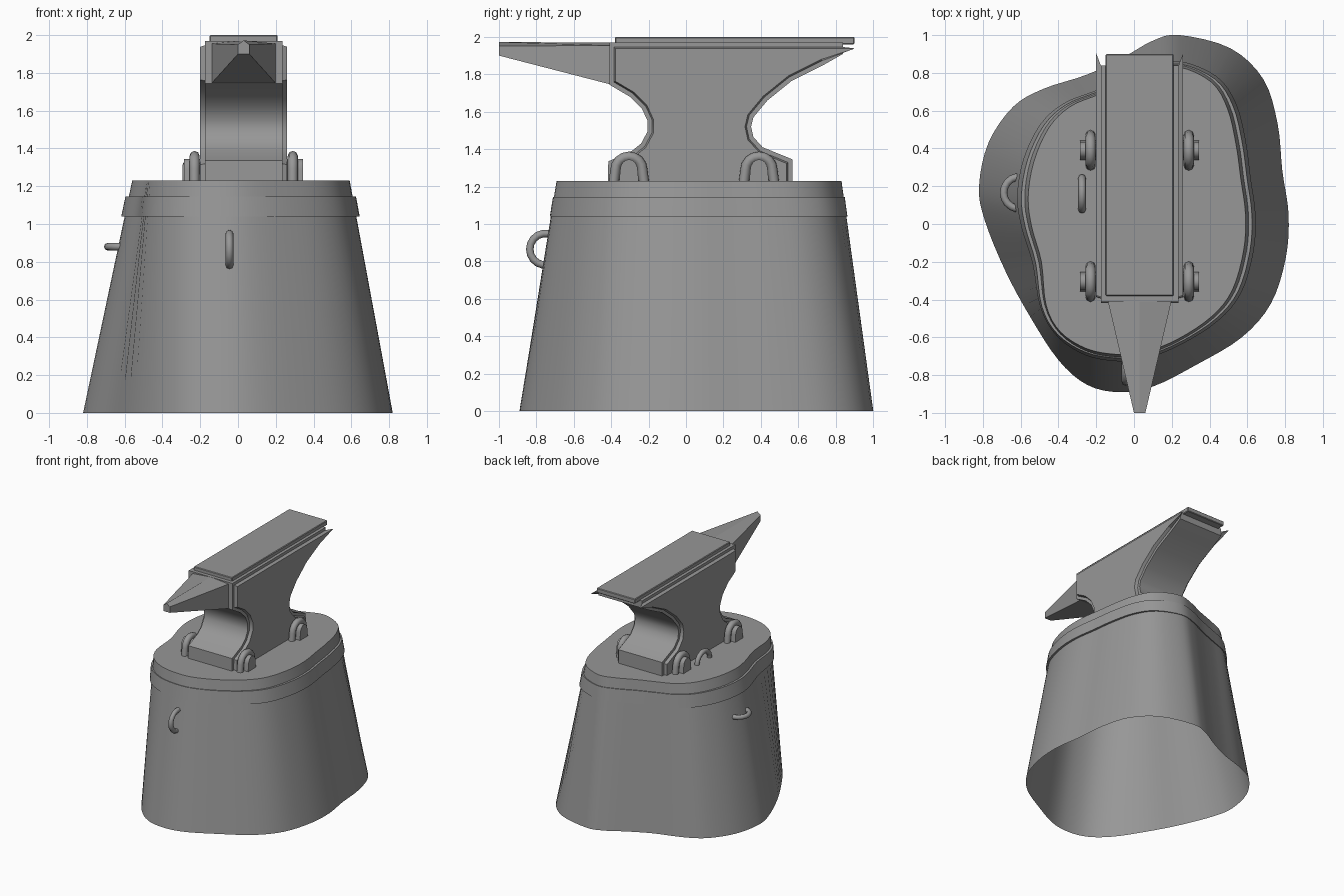
import bpy, bmesh
from math import sin, cos, pi, radians
from mathutils import Vector

if "Cube" in bpy.data.objects:
    bpy.data.objects.remove(bpy.data.objects["Cube"])

CX = 0.03  # anvil centre line in x
IRON = bpy.data.materials.new("dark_grey")
IRON.diffuse_color = (.31, .31, .31, 1)
IRON.use_nodes = True
IRON.node_tree.nodes["Principled BSDF"].inputs["Base Color"].default_value = IRON.diffuse_color


def finish(bm, name, smooth=30):
    bmesh.ops.recalc_face_normals(bm, faces=bm.faces)
    me = bpy.data.meshes.new(name)
    bm.to_mesh(me)
    bm.free()
    me.materials.append(IRON)
    ob = bpy.data.objects.new(name, me)
    bpy.context.collection.objects.link(ob)
    shade(ob, smooth)
    return ob


def shade(ob, angle):
    bpy.ops.object.select_all(action='DESELECT')
    bpy.context.view_layer.objects.active = ob
    ob.select_set(True)
    if angle:
        bpy.ops.object.shade_smooth_by_angle(angle=radians(angle))


def loft(name, rings, cap_start=False, cap_end=False, smooth=30):
    bm = bmesh.new()
    vs = [[bm.verts.new(p) for p in r] for r in rings]
    n = len(vs[0])
    for a, b in zip(vs, vs[1:]):
        for i in range(n):
            j = (i + 1) % n
            bm.faces.new((a[i], a[j], b[j], b[i]))
    if cap_start:
        bm.faces.new(vs[0][::-1])
    if cap_end:
        bm.faces.new(vs[-1])
    return finish(bm, name, smooth)


def tube(name, pts, r):
    cu = bpy.data.curves.new(name, 'CURVE')
    cu.dimensions = '3D'
    cu.bevel_depth, cu.bevel_resolution, cu.use_fill_caps = r, 2, True
    cu.materials.append(IRON)
    sp = cu.splines.new('POLY')
    sp.points.add(len(pts) - 1)
    for p, co in zip(sp.points, pts):
        p.co = (*co, 1)
    ob = bpy.data.objects.new(name, cu)
    bpy.context.collection.objects.link(ob)
    shade(ob, 0)
    bpy.ops.object.convert(target='MESH')
    shade(bpy.context.object, 50)


# Wavy stump outline: base x, y and matching top x, y
OUT = [(.24, 1.0, .24, .83), (.51, .93, .41, .75), (.685, .765, .495, .61), (.76, .53, .54, .42),
       (.785, .28, .565, .24), (.818, .05, .59, .05), (.803, -.18, .58, -.14), (.725, -.42, .52, -.35),
       (.57, -.6, .41, -.49), (.33, -.745, .23, -.61), (.1, -.86, .05, -.68), (-.08, -.89, -.09, -.69),
       (-.25, -.85, -.25, -.66), (-.4, -.72, -.39, -.57), (-.55, -.49, -.465, -.43),
       (-.68, -.25, -.49, -.2), (-.79, .02, -.54, -.02), (-.82, .2, -.56, .14), (-.77, .43, -.53, .33),
       (-.64, .62, -.45, .51), (-.48, .715, -.34, .62), (-.25, .79, -.2, .68), (-.06, .88, -.05, .735),
       (.1, .97, .1, .80)]
TOP = 1.23


def spline(pts, steps=4):
    v = [Vector(p) for p in pts]
    n, res = len(v), []
    for i in range(n):
        a, b, c, d = v[i - 1], v[i], v[(i + 1) % n], v[(i + 2) % n]
        for s in range(steps):
            t = s / steps
            res.append(.5 * (2 * b + (c - a) * t + (2 * a - 5 * b + 4 * c - d) * t * t
                             + (3 * b - a - 3 * c + d) * t ** 3))
    return res


smooth_out = spline(OUT)


def stump_ring(z, off=0.0):
    t = z / TOP
    p = [Vector((o[0] + (o[2] - o[0]) * t, o[1] + (o[3] - o[1]) * t, z)) for o in smooth_out]
    if not off:
        return p
    res = []
    for i in range(len(p)):
        d = (p[(i + 1) % len(p)] - p[i - 1]).normalized()
        res.append(p[i] + Vector((-d.y, d.x * .3, 0)) * off)  # nearly flush at front and back
    return res


# Stump, open underneath, with an iron band near the top
loft("stump", [stump_ring(0), stump_ring(TOP)], cap_end=True, smooth=40)
loft("stump_band", [stump_ring(1.04), stump_ring(1.04, .018), stump_ring(1.145, .018),
                    stump_ring(1.145)], smooth=40)

# Anvil body: side profile extruded across x, with raised side panels
PROFILE = [(-.41, 1.97), (-.41, 1.745), (-.30, 1.68), (-.235, 1.615), (-.205, 1.55), (-.205, 1.495),
           (-.24, 1.43), (-.29, 1.39), (-.415, 1.335), (-.42, 1.17), (.57, 1.17), (.57, 1.345),
           (.41, 1.41), (.36, 1.465), (.348, 1.52), (.36, 1.57), (.435, 1.66), (.565, 1.765),
           (.735, 1.85), (.935, 1.915), (.935, 1.97)]
bm = bmesh.new()
L = [bm.verts.new((CX - .205, y, z)) for y, z in PROFILE]
R = [bm.verts.new((CX + .205, y, z)) for y, z in PROFILE]
n = len(L)
for i in range(n):
    j = (i + 1) % n
    bm.faces.new((L[i], L[j], R[j], R[i]))
sides = [bm.faces.new(L[::-1]), bm.faces.new(R)]
bmesh.ops.recalc_face_normals(bm, faces=bm.faces)
for f in sides:
    bmesh.ops.inset_region(bm, faces=[f], thickness=.024, depth=0, use_even_offset=True)
    bmesh.ops.inset_region(bm, faces=[f], thickness=.008, depth=.025, use_even_offset=True)
outer = set(L + R)
for v in bm.verts:  # the raised panel stops short of the heel tip
    if v not in outer and v.co.y > .85:
        v.co.y = .83 if abs(v.co.x - CX) > .21 else .838
        if v.co.z < 1.925:
            v.co.z = 1.908
finish(bm, "anvil_body", 30)

# Face plate on top
bm = bmesh.new()
bmesh.ops.create_cube(bm, size=1)
for v in bm.verts:
    v.co = (CX + v.co.x * .36, .26 + v.co.y * 1.28, 1.98 + v.co.z * .04)
bmesh.ops.bevel(bm, geom=bm.edges[:], offset=.005, segments=1, affect='EDGES')
finish(bm, "anvil_face_plate", 0)


# Five-sided horn tapering to a blunt tip
def horn_ring(y, w, zb, zs, zt):
    return [(CX - w, y, zb), (CX + w, y, zb), (CX + w, y, zs), (CX, y, zt), (CX - w, y, zs)]


loft("anvil_horn", [horn_ring(-.40, .17, 1.745, 1.955, 1.97), horn_ring(-1.0, .03, 1.90, 1.95, 1.972)],
     cap_start=True, cap_end=True, smooth=0)


# Staples holding the anvil feet: bent rod over an arched peg
def arch(y0, w, spring, top, zb, k=8):
    return [(y0 - w, zb)] + [(y0 - w * .85 * cos(pi * i / k), spring + (top - spring) * sin(pi * i / k))
                             for i in range(k + 1)] + [(y0 + w, zb)]


for side in (-1, 1):
    for y0 in (-.305, .39):
        x = CX + side * .26
        tube("staple", [(x, y, z) for y, z in arch(y0, .085, 1.29, 1.36, 1.19)], .027)
        prof = arch(y0, .055, 1.29, 1.345, 1.2)
        loft("staple_peg", [[(CX + side * d, y, z) for y, z in prof] for d in (.19, .315)],
             cap_start=True, cap_end=True)

# Bent-iron handles on the front, left and top of the stump
arc = [radians(-100 + 20 * i) for i in range(11)]
RAD = .085
tube("handle_front", [(-.045, -.75 - RAD * cos(a), .865 + RAD * sin(a)) for a in arc], .02)
tube("handle_left", [(-.605 - RAD * cos(a), .165 + RAD * sin(a), .88) for a in arc], .02)
tube("handle_top", [(-.275, .16 + RAD * sin(a), 1.225 + RAD * cos(a)) for a in arc], .02)
